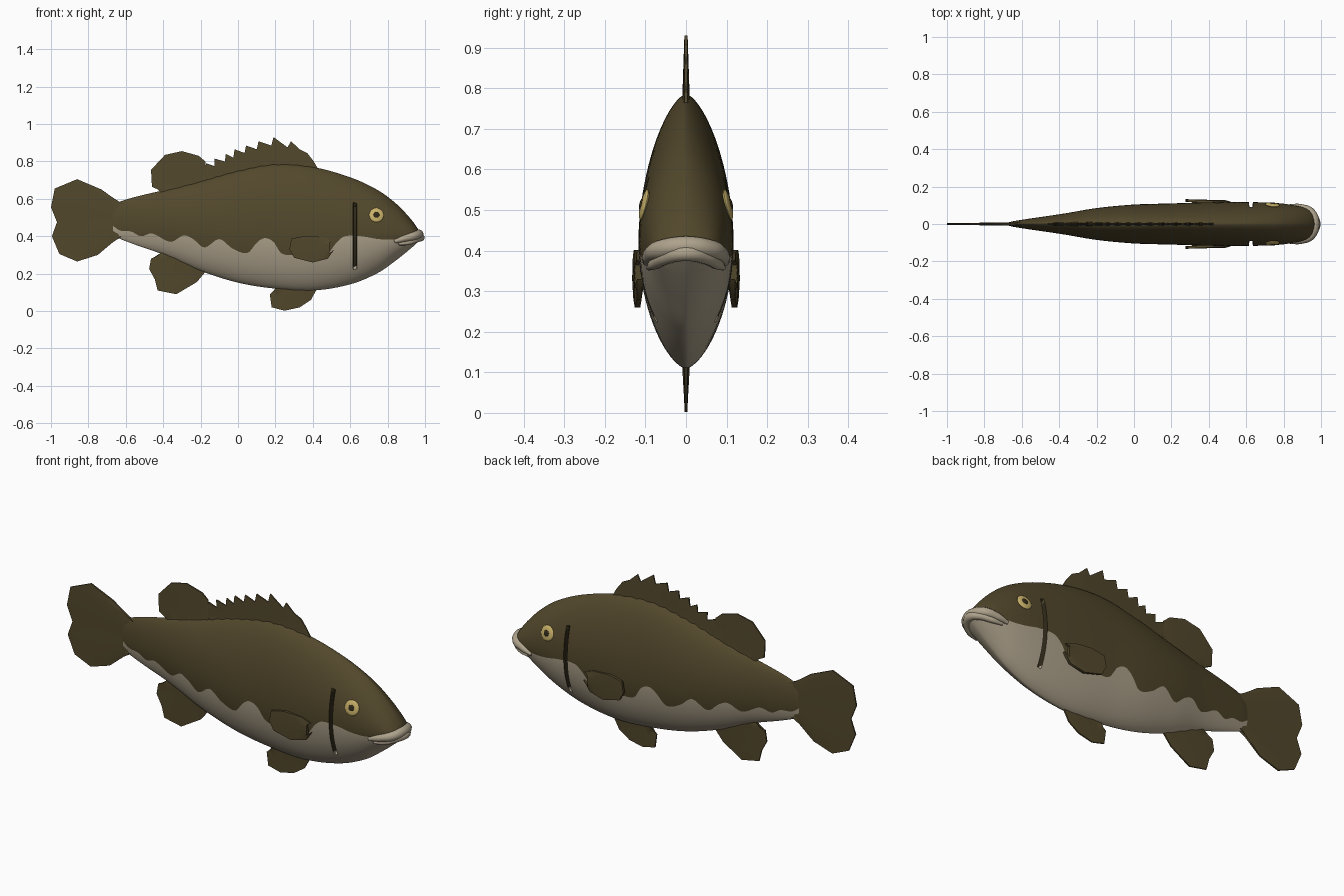
import bpy, bmesh, math
from mathutils import Vector

if "Cube" in bpy.data.objects:
    bpy.data.objects.remove(bpy.data.objects["Cube"])

def material(name, rgb):
    m = bpy.data.materials.new(name)
    m.diffuse_color = (*rgb, 1)
    m.use_nodes = True
    m.node_tree.nodes["Principled BSDF"].inputs["Base Color"].default_value = m.diffuse_color
    return m

OLIVE = material("olive", (0.085, 0.064, 0.025))
CREAM = material("cream", (0.42, 0.36, 0.26))
GOLD = material("gold", (0.58, 0.44, 0.14))
DARK = material("dark brown", (0.03, 0.022, 0.010))

def make(name, bm, mats, angle=40):
    bmesh.ops.recalc_face_normals(bm, faces=bm.faces)
    me = bpy.data.meshes.new(name)
    bm.to_mesh(me)
    bm.free()
    for m in mats:
        me.materials.append(m)
    ob = bpy.data.objects.new(name, me)
    bpy.context.collection.objects.link(ob)
    bpy.ops.object.select_all(action='DESELECT')
    ob.select_set(True)
    bpy.context.view_layer.objects.active = ob
    bpy.ops.object.shade_smooth_by_angle(angle=math.radians(angle))
    return ob

def sample(table, x):
    """Smooth interpolation of table rows, keyed on the first column."""
    n = len(table)
    i = 0
    while i < n - 2 and x > table[i + 1][0]:
        i += 1
    a, b = table[i], table[i + 1]
    p, q = table[max(i - 1, 0)], table[min(i + 2, n - 1)]
    h = b[0] - a[0]
    s = (x - a[0]) / h
    out = []
    for k in range(1, len(a)):
        ma = (b[k] - p[k]) / (b[0] - p[0]) * h
        mb = (q[k] - a[k]) / (q[0] - a[0]) * h
        out.append((2*s**3 - 3*s**2 + 1) * a[k] + (s**3 - 2*s**2 + s) * ma
                   + (3*s**2 - 2*s**3) * b[k] + (s**3 - s**2) * mb)
    return out

# Body stations: x, top z, bottom z, half width, z of widest point
BODY = [(-.668, .55, .405, .010, .48), (-.64, .58, .39, .016, .485), (-.55, .61, .355, .030, .48),
        (-.38, .65, .295, .055, .47), (-.2, .695, .215, .085, .45), (0, .75, .152, .104, .43),
        (.2, .785, .12, .110, .42), (.4, .77, .11, .116, .42), (.6, .715, .143, .117, .42),
        (.75, .645, .205, .113, .42), (.85, .57, .275, .101, .41), (.93, .485, .34, .080, .40),
        (.968, .43, .375, .050, .40)]
# Wavy edge between back and belly colours: x, z
EDGE = [(-.668, .455), (-.63, .43), (-.57, .425), (-.52, .40), (-.46, .415), (-.36, .37), (-.29, .405),
        (-.24, .385), (-.18, .34), (-.10, .385), (-.03, .335), (.05, .31), (.10, .365), (.14, .39),
        (.19, .37), (.23, .31), (.30, .30), (.47, .30), (.53, .37), (.57, .40), (.66, .40),
        (.75, .385), (.84, .385), (.93, .42), (.968, .425)]

def in_gill(x, z):
    return .615 < x < .635 and .235 < z < .565

# Body: lofted rings with one ring vertex riding on the colour edge
xs = [-.668 + 1.636 * i / 110 for i in range(111)]
xs = sorted([x for x in xs if not .607 < x < .643] + [.610, .6145, .617, .633, .6355, .640])
N_UP, N_LOW = 20, 18
bm = bmesh.new()
rings = []
for x in xs:
    top, bot, w, c = sample(BODY, x)
    e = sample(EDGE, x)[0]
    t = (e - c) / (top - c if e > c else c - bot)
    tb = math.acos(max(-.9, min(.9, t)))
    angles = [tb * i / N_UP for i in range(N_UP)]
    angles += [tb + (math.pi - tb) * i / N_LOW for i in range(N_LOW + 1)]
    half = []
    for a in angles:
        z = c + math.cos(a) * (top - c if a < math.pi / 2 else c - bot)
        y = w * max(0, math.sin(a)) ** 1.3
        if in_gill(x, z):
            y = max(0, y - .028)
        half.append((y, z))
    ring = [bm.verts.new((x, -y, z)) for y, z in half]
    ring += [bm.verts.new((x, y, z)) for y, z in half[-2:0:-1]]
    rings.append(ring)
n = len(rings[0])
for r, s in zip(rings, rings[1:]):
    for j in range(n):
        k = (j + 1) % n
        f = bm.faces.new((r[j], r[k], s[k], s[j]))
        f.material_index = 0 if j < N_UP or j >= n - N_UP else 1
        m = f.calc_center_median()
        if in_gill(m.x, m.z):
            f.material_index = 2
bm.faces.new(rings[0])
bm.faces.new(rings[-1]).material_index = 1
make("body", bm, [OLIVE, CREAM, DARK])

def fin(name, r0, r1, tips, base=.011, tip=.004, ribs=.35, y_of=lambda x: 0):
    """Thin fan of rays from the root line r0-r1 to the tip outline."""
    bm = bmesh.new()
    rows, cols = 5, len(tips)
    sides = []
    for sgn in (-1, 1):
        grid = []
        for i, tp in enumerate(tips):
            root = Vector(r0).lerp(Vector(r1), i / (cols - 1))
            col = []
            for j in range(rows + 1):
                s = j / rows
                p = root.lerp(Vector(tp), s)
                th = base + (tip - base) * s
                if i % 2:
                    th *= 1 - ribs * math.sin(math.pi * min(1, s + .2) * .8)
                col.append(bm.verts.new((p.x, y_of(p.x) + sgn * th, p.y)))
            grid.append(col)
        for i in range(cols - 1):
            for j in range(rows):
                bm.faces.new((grid[i][j], grid[i+1][j], grid[i+1][j+1], grid[i][j+1]))
        sides.append(grid)
    a, b = ([g[i][0] for i in range(cols)] + g[-1][1:] + [g[i][-1] for i in range(cols - 2, -1, -1)]
            + g[0][-2:0:-1] for g in sides)
    for i in range(len(a)):
        k = (i + 1) % len(a)
        bm.faces.new((a[i], a[k], b[k], b[i]))
    return make(name, bm, [OLIVE], 50)

# Centre-line fins
fin("tail_fin", (-.61, .575), (-.61, .40),
    [(-.64, .585), (-.73, .65), (-.86, .705), (-.98, .655), (-1, .555), (-.968, .475), (-.995, .40),
     (-.955, .305), (-.86, .265), (-.75, .30), (-.66, .395)], base=.010)
fin("rear_dorsal_fin", (-.17, .68), (-.42, .62),
    [(-.165, .72), (-.175, .80), (-.21, .83), (-.30, .855), (-.39, .835), (-.465, .755), (-.46, .665),
     (-.42, .655)])
fin("anal_fin", (-.19, .25), (-.41, .33),
    [(-.17, .215), (-.22, .155), (-.33, .09), (-.43, .11), (-.445, .17), (-.475, .225), (-.465, .28),
     (-.40, .31)])
fin("pelvic_fin", (.40, .14), (.21, .15),
    [(.42, .115), (.39, .06), (.33, .02), (.25, .002), (.18, .02), (.17, .09), (.20, .11)])
fin("spiny_dorsal_fin", (.41, .74), (-.17, .68),
    [(.425, .765), (.405, .80), (.37, .845), (.33, .865), (.283, .908), (.265, .875), (.19, .93),
     (.178, .885), (.11, .908), (.10, .865), (.043, .885), (.035, .845), (-.018, .865), (-.025, .82),
     (-.065, .84), (-.07, .80), (-.125, .815), (-.125, .775), (-.17, .79), (-.19, .71)], ribs=.6)

# Paired side parts
for side, label in ((-1, "right"), (1, "left")):
    fin(label + "_pectoral_fin", (.49, .365), (.49, .31),
        [(.51, .375), (.46, .395), (.36, .402), (.285, .387), (.275, .33), (.30, .285), (.40, .26),
         (.48, .28), (.515, .33)], base=.012, tip=.007, ribs=.3,
        y_of=lambda x: side * (.114 + (.51 - x) * .05))
    for part, r, depth, off, mat in (("eye", .039, .009, 0, GOLD), ("pupil", .016, .005, .007, DARK)):
        bm = bmesh.new()
        bmesh.ops.create_uvsphere(bm, u_segments=24, v_segments=12, radius=1)
        normal = Vector((.10, side, .24)).normalized()
        turn = normal.to_track_quat('Z', 'Y')
        for v in bm.verts:
            p = Vector((v.co.x * r, v.co.y * r, v.co.z * depth))
            v.co = Vector((.74, side * .103, .513)) + normal * off + turn @ p
        make(label + "_" + part, bm, [mat])

# Lips: a tapered tube wrapped around the snout
def lip(name, path, radius):
    cu = bpy.data.curves.new(name, 'CURVE')
    cu.dimensions = '3D'
    cu.bevel_depth = radius
    cu.bevel_resolution = 4
    cu.use_fill_caps = True
    sp = cu.splines.new('BEZIER')
    pts = path + [(x, -y, z, r) for x, y, z, r in path[-2::-1]]
    sp.bezier_points.add(len(pts) - 1)
    for b, (x, y, z, r) in zip(sp.bezier_points, pts):
        b.co = (x, y, z)
        b.radius = r
        b.handle_left_type = b.handle_right_type = 'AUTO'
    cu.materials.append(CREAM)
    ob = bpy.data.objects.new(name, cu)
    bpy.context.collection.objects.link(ob)

lip("upper_lip", [(.835, -.098, .372, .4), (.89, -.088, .388, .8), (.945, -.062, .402, 1), (.966, 0, .410, 1.1)], .024)
lip("lower_lip", [(.86, -.092, .358, .4), (.915, -.076, .368, .8), (.955, -.048, .384, 1), (.978, 0, .393, 1.1)], .018)
